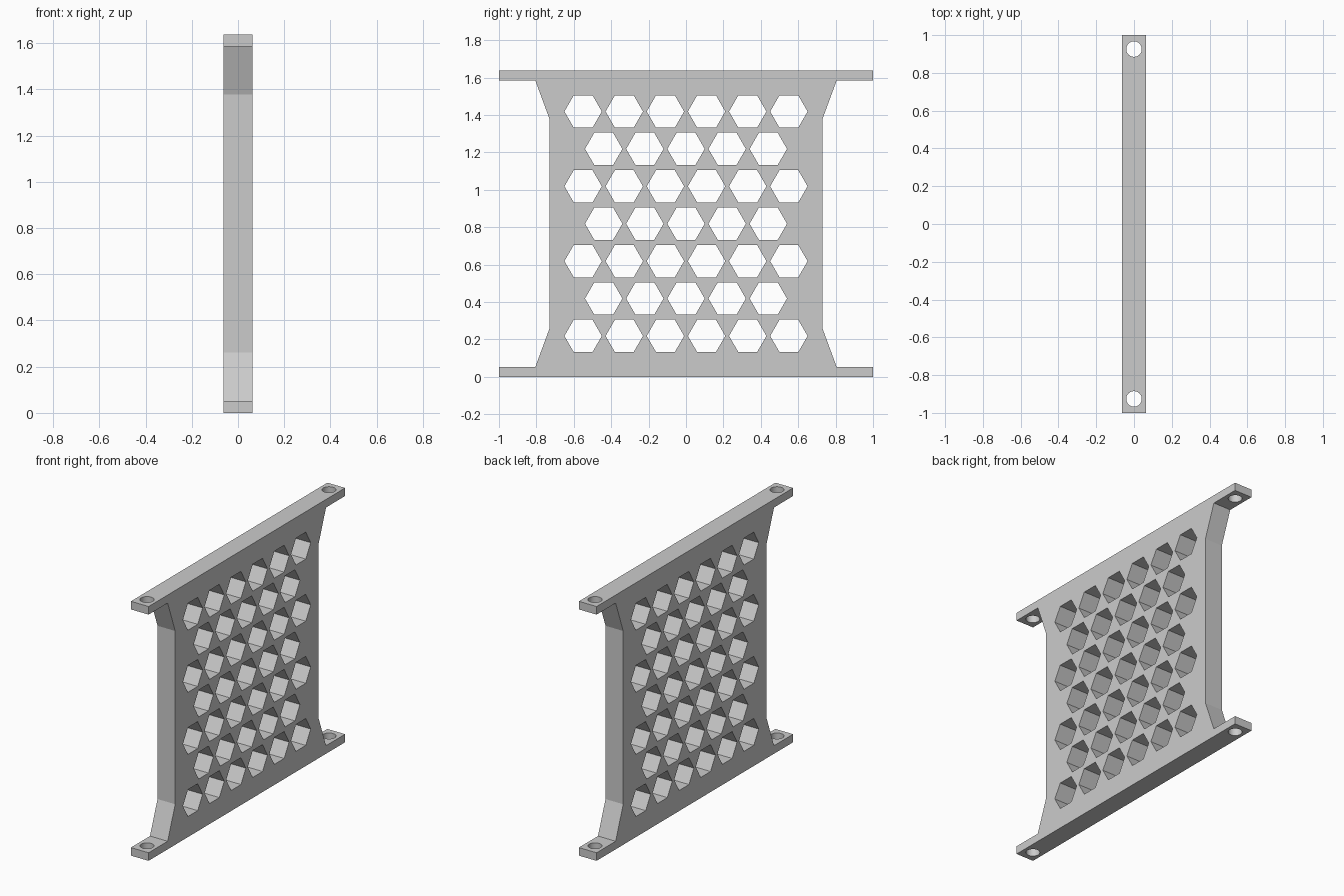
import bpy, bmesh, math
from mathutils import Matrix, Vector

if "Cube" in bpy.data.objects:
    bpy.data.objects.remove(bpy.data.objects["Cube"], do_unlink=True)

HEIGHT, HALF_THICK, FLANGE = 1.638, 0.063, 0.052
MID = HEIGHT / 2
HEX_RADIUS, HEX_STEP, ROW_STEP = 0.1, 0.22, 0.2

grey = bpy.data.materials.new("plain grey")
grey.use_nodes = True
grey.diffuse_color = (0.6, 0.6, 0.6, 1)
grey.node_tree.nodes["Principled BSDF"].inputs["Base Color"].default_value = (0.6, 0.6, 0.6, 1)


def add_loop(curve, points):
    """Closed polygon in the curve plane."""
    spline = curve.splines.new("POLY")
    spline.points.add(len(points) - 1)
    for p, (u, v) in zip(spline.points, points):
        p.co = (u, v, 0, 1)
    spline.use_cyclic_u = True


# Panel outline: one quarter mirrored around, measured from the centre
curve = bpy.data.curves.new("panel_profile", "CURVE")
curve.dimensions = "2D"
curve.fill_mode = "BOTH"
curve.extrude = HALF_THICK
quarter = [(0.729, 0.558), (0.806, MID - FLANGE), (1, MID - FLANGE), (1, MID)]
right = [(u, -v) for u, v in reversed(quarter)] + quarter
add_loop(curve, right + [(-u, -v) for u, v in right])

# Staggered hexagon openings
for row in range(-3, 4):
    count = 6 if row % 2 else 5
    for i in range(count):
        cu = (i - (count - 1) / 2) * HEX_STEP
        add_loop(curve, [(cu + HEX_RADIUS * math.cos(k * math.pi / 3),
                          row * ROW_STEP + HEX_RADIUS * math.sin(k * math.pi / 3))
                         for k in range(6)])

# Turn the profile into an upright solid
profile = bpy.data.objects.new("panel_profile", curve)
bpy.context.collection.objects.link(profile)
bpy.context.view_layer.update()
mesh = bpy.data.meshes.new_from_object(profile.evaluated_get(bpy.context.evaluated_depsgraph_get()))
bpy.data.objects.remove(profile, do_unlink=True)
mesh.name = "hexagon_panel"
upright = Matrix(((0, 0, 1, 0), (1, 0, 0, 0), (0, 1, 0, MID), (0, 0, 0, 1)))
bm = bmesh.new()
bm.from_mesh(mesh)
bm.transform(upright)
bmesh.ops.remove_doubles(bm, verts=bm.verts, dist=0.0001)
bmesh.ops.recalc_face_normals(bm, faces=bm.faces)
bm.to_mesh(mesh)
bm.free()
mesh.materials.clear()
mesh.materials.append(grey)
panel = bpy.data.objects.new("hexagon_panel", mesh)
bpy.context.collection.objects.link(panel)

# Bolt holes through the four flange ends
bm = bmesh.new()
for y in (-0.926, 0.926):
    for z in (FLANGE / 2, HEIGHT - FLANGE / 2):
        bmesh.ops.create_cone(bm, cap_ends=True, segments=40, radius1=0.041, radius2=0.041,
                              depth=0.2, matrix=Matrix.Translation(Vector((0, y, z))))
cut_mesh = bpy.data.meshes.new("bolt_hole_cutter")
bm.to_mesh(cut_mesh)
bm.free()
cut_mesh.materials.append(grey)
cutter = bpy.data.objects.new("bolt_hole_cutter", cut_mesh)
bpy.context.collection.objects.link(cutter)
cutter.hide_render = True

drill = panel.modifiers.new("bolt holes", "BOOLEAN")
drill.operation = "DIFFERENCE"
drill.solver = "EXACT"
drill.object = cutter
bpy.ops.object.select_all(action="DESELECT")
panel.select_set(True)
bpy.context.view_layer.objects.active = panel
bpy.ops.object.modifier_apply(modifier=drill.name)
bpy.data.objects.remove(cutter, do_unlink=True)

# Round bolt holes shade smooth, everything else stays flat
bpy.ops.object.shade_smooth_by_angle(angle=math.radians(15))
